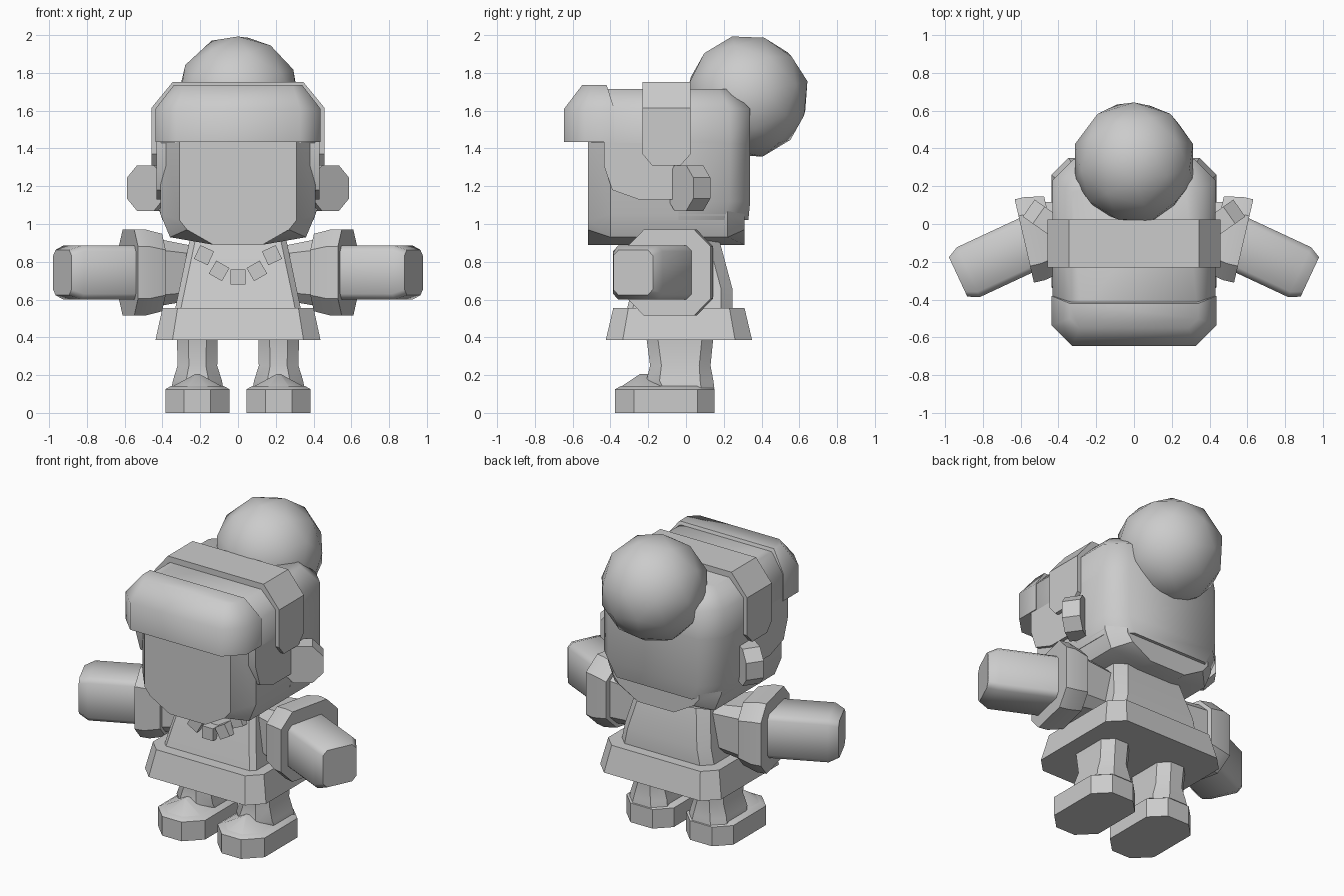
import bpy, bmesh, math
from mathutils import Vector, Matrix

if "Cube" in bpy.data.objects:
    bpy.data.objects.remove(bpy.data.objects["Cube"])

grey = bpy.data.materials.new("light grey")
grey.diffuse_color = (0.6, 0.6, 0.6, 1)
grey.use_nodes = True
grey.node_tree.nodes["Principled BSDF"].inputs["Base Color"].default_value = grey.diffuse_color


def finish(name, bm, mirror=False, angle=35):
    bmesh.ops.remove_doubles(bm, verts=bm.verts, dist=0.0005)
    bmesh.ops.recalc_face_normals(bm, faces=bm.faces)
    me = bpy.data.meshes.new(name)
    bm.to_mesh(me)
    bm.free()
    me.materials.append(grey)
    ob = bpy.data.objects.new(name, me)
    bpy.context.collection.objects.link(ob)
    if mirror:
        ob.modifiers.new("mirror", 'MIRROR').use_axis[0] = True
    bpy.ops.object.select_all(action='DESELECT')
    ob.select_set(True)
    bpy.context.view_layer.objects.active = ob
    bpy.ops.object.shade_smooth_by_angle(angle=math.radians(angle))
    return ob


def loft(name, rings, mirror=False, angle=35):
    """Skin matching rings of points and cap both ends."""
    bm = bmesh.new()
    vs = [[bm.verts.new(p) for p in r] for r in rings]
    n = len(vs[0])
    for a, b in zip(vs, vs[1:]):
        for i in range(n):
            j = (i + 1) % n
            bm.faces.new((a[i], a[j], b[j], b[i]))
    bm.faces.new(vs[0])
    bm.faces.new(vs[-1])
    return finish(name, bm, mirror, angle)


def plan(z, hx, y0, y1, cf, cb, cx=0):
    """Level rectangle with cut front (cf) and back (cb) corners."""
    half = [(hx - cf, y0), (hx, y0 + cf), (hx, y1 - cb), (hx - cb, y1)]
    pts = half + [(-x, y) for x, y in reversed(half)]
    return [(x + cx, y, z) for x, y in pts]


def section(y, half):
    """Symmetric front outline at depth y."""
    pts = half + [(-x, z) for x, z in reversed(half)]
    return [(x, y, z) for x, z in pts]


def upright(c, turn, hu, hz, ch, push=0):
    """Upright cut-corner rectangle whose normal is turned forward from +x."""
    t = math.radians(turn)
    d = Vector((math.cos(t), -math.sin(t), 0))
    u = Vector((math.sin(t), math.cos(t), 0))
    q = [(hu - ch, hz), (hu, hz - ch), (hu, ch - hz), (hu - ch, -hz),
         (ch - hu, -hz), (-hu, ch - hz), (-hu, hz - ch), (ch - hu, hz)]
    return [Vector(c) + d * push + u * a + Vector((0, 0, b)) for a, b in q]


# Head with flat face panel and cut chin
full = [(0.41, 1.62), (0.41, 1.05), (0.36, 0.93), (0.13, 0.89)]
small = [(0.31, 1.62), (0.31, 1.02), (0.27, 0.97), (0.13, 0.89)]
loft("head", [section(-0.52, small), section(-0.40, full),
              section(0.22, full), section(0.31, small)])

# Hat: crown, back, front brim, side flaps, band
loft("hat_crown", [plan(1.43, 0.432, -0.5, 0.34, 0.09, 0.11),
                   plan(1.61, 0.432, -0.5, 0.34, 0.09, 0.11),
                   plan(1.715, 0.33, -0.46, 0.23, 0.05, 0.06)], angle=55)
loft("hat_back", [plan(1.02, 0.40, -0.04, 0.33, 0, 0.13),
                  plan(1.12, 0.432, -0.04, 0.34, 0, 0.11),
                  plan(1.45, 0.432, -0.04, 0.34, 0, 0.11)], angle=55)
loft("hat_brim", [plan(1.435, 0.437, -0.645, -0.38, 0.11, 0),
                  plan(1.61, 0.437, -0.645, -0.38, 0.11, 0),
                  plan(1.735, 0.34, -0.55, -0.42, 0.05, 0)], angle=55)
flap = [(-0.435, 1.46), (-0.435, 1.31), (-0.39, 1.18), (-0.25, 1.13),
        (0.0, 1.13), (0.0, 1.46)]
loft("hat_flap", [[(x, y, z) for y, z in flap] for x in (0.32, 0.432)], True)
loft("hat_band", [section(y, [(0.458, b), (0.458, 1.615), (0.345, 1.753)])
                  for y, b in ((-0.23, 1.37), (-0.18, 1.31),
                               (-0.03, 1.31), (0.025, 1.37))])

# Pompom on the back of the hat
bm = bmesh.new()
bmesh.ops.create_icosphere(bm, subdivisions=2, radius=0.328,
                           matrix=Matrix.Translation((0, 0.325, 1.675)) @ Matrix.Rotation(0.25, 4, 'X'))
finish("pompom", bm, angle=60)

# Ears: octagonal discs turned outwards
loft("ear", [upright((0.49, -0.03, 1.19), 55, 0.12, 0.12, 0.065, p)
             for p in (-0.11, 0)], True)

# Torso and skirt
loft("torso", [plan(0.54, 0.335, -0.315, 0.245, 0.03, 0.06),
               plan(0.66, 0.31, -0.285, 0.245, 0.03, 0.06),
               plan(0.92, 0.255, -0.21, 0.175, 0.03, 0.06)])
loft("skirt", [plan(0.385, 0.437, -0.425, 0.35, 0.09, 0.09),
               plan(0.555, 0.40, -0.385, 0.31, 0.08, 0.08)])

# Sleeve, cuff and arm
cuff = (0.58, -0.09, 0.743)
loft("sleeve", [upright((0.22, -0.02, 0.74), 0, 0.13, 0.14, 0.04),
                upright(cuff, 13, 0.185, 0.18, 0.06, -0.12)], True)
loft("cuff", [upright(cuff, 13, 0.205, 0.205, 0.085, -0.155),
              upright(cuff, 13, 0.226, 0.228, 0.09, -0.06),
              upright(cuff, 13, 0.226, 0.228, 0.09, 0)], True)
hand = (0.93, -0.28, 0.743)
loft("arm", [upright(hand, 25, 0.145, 0.143, 0.03, -0.45),
             upright(hand, 25, 0.145, 0.143, 0.03, -0.06),
             upright(hand, 25, 0.115, 0.12, 0.03, 0)], True, 50)

# Legs and shoes
loft("leg", [plan(0.13, 0.137, -0.19, 0.15, 0.07, 0.07, 0.215),
             plan(0.17, 0.13, -0.21, 0.145, 0.07, 0.07, 0.215),
             plan(0.25, 0.105, -0.19, 0.13, 0.06, 0.06, 0.215),
             plan(0.40, 0.108, -0.21, 0.145, 0.06, 0.06, 0.215)], True)
loft("shoe", [plan(0, 0.17, -0.375, 0.152, 0.1, 0.09, 0.215),
              plan(0.125, 0.17, -0.375, 0.152, 0.1, 0.09, 0.215),
              plan(0.142, 0.14, -0.345, 0.135, 0.08, 0.08, 0.215)], True)
loft("shoe_toe", [plan(0.12, 0.168, -0.372, 0.0, 0.1, 0.02, 0.215),
                  plan(0.205, 0.012, -0.245, -0.1, 0.005, 0.005, 0.215)], True, 50)

# Necklace of small blocks
for i, (x, y, z, a) in enumerate([(-0.18, -0.24, 0.835, 25), (-0.1, -0.265, 0.752, 30),
                                  (0, -0.275, 0.72, 0), (0.1, -0.265, 0.752, -30),
                                  (0.18, -0.24, 0.835, -25)]):
    bm = bmesh.new()
    bmesh.ops.create_cube(bm, size=0.08, matrix=Matrix.Translation((x, y, z))
                          @ Matrix.Rotation(math.radians(a), 4, 'Y'))
    finish("necklace_block_%d" % (i + 1), bm)
